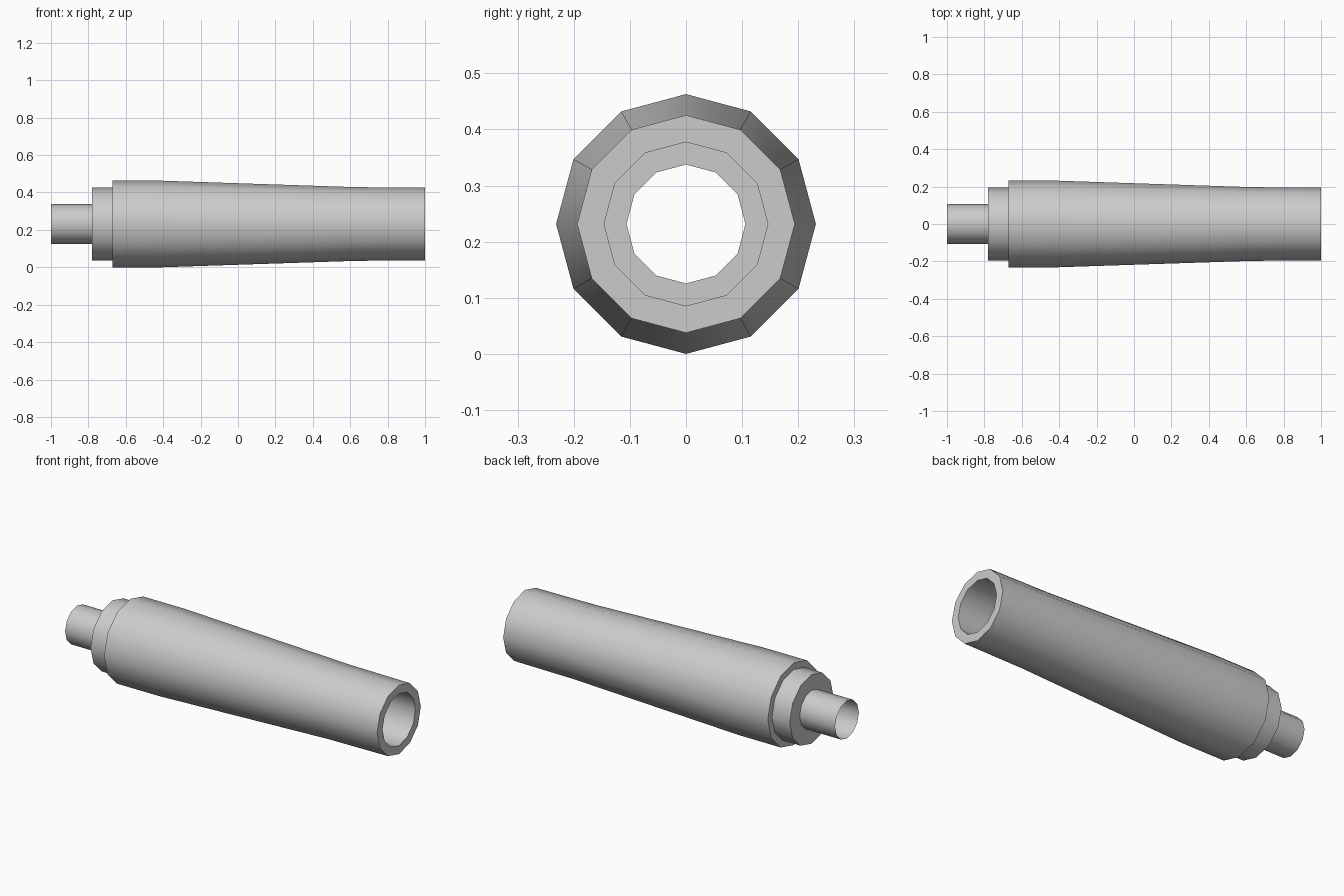
import bpy
from math import sin, cos, radians, tau

if "Cube" in bpy.data.objects:
    bpy.data.objects.remove(bpy.data.objects["Cube"])

SIDES = 12
AXIS_Z = 0.2315


def lathe(name, profile):
    """Revolve (x, radius) points around the horizontal x axis."""
    verts, faces = [], []
    for x, r in profile:
        for k in range(SIDES):
            a = tau * k / SIDES
            verts.append((x, r * sin(a), AXIS_Z + r * cos(a)))
    for i in range(len(profile) - 1):
        for k in range(SIDES):
            n = (k + 1) % SIDES
            p, q = i * SIDES, (i + 1) * SIDES
            faces.append((p + k, q + k, q + n, p + n))
    mesh = bpy.data.meshes.new(name)
    mesh.from_pydata(verts, [], faces)
    obj = bpy.data.objects.new(name, mesh)
    bpy.context.collection.objects.link(obj)
    bpy.ops.object.select_all(action='DESELECT')
    obj.select_set(True)
    bpy.context.view_layer.objects.active = obj
    bpy.ops.object.shade_smooth_by_angle(angle=radians(40))
    return obj


# Thin open tube at the narrow end
lathe("stub_tube", [(-1.0, 0.106), (-0.78, 0.106)])

# Stepped, tapered barrel with its hollow bore
lathe("barrel", [
    (-0.78, 0.106), (-0.78, 0.194), (-0.67, 0.194),   # rear collar
    (-0.67, 0.2315), (-0.41, 0.2315),                 # thick section
    (0.63, 0.197), (1.0, 0.194),                      # taper to the mouth
    (1.0, 0.146), (-0.78, 0.146),                     # rim and bore
])
